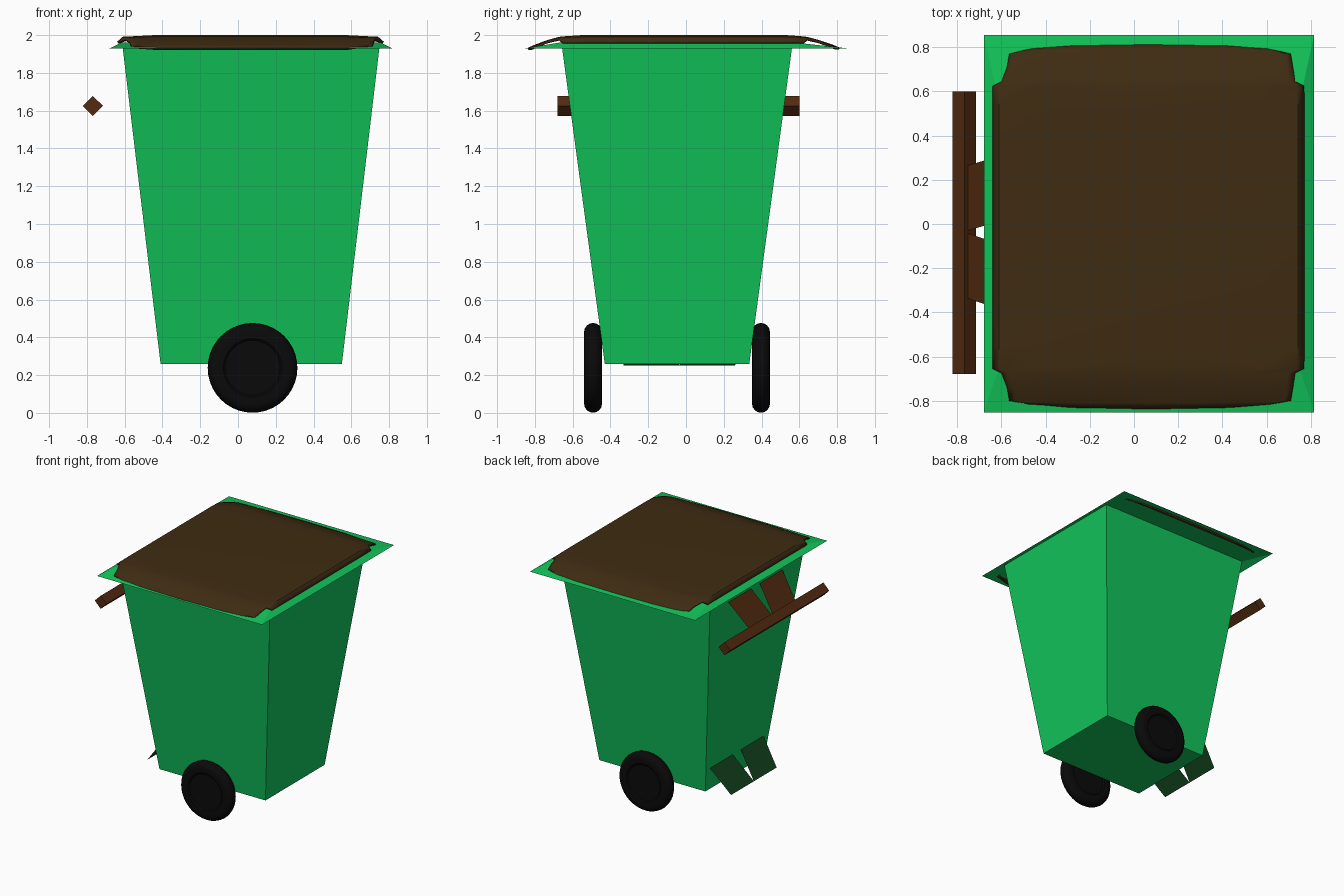
import bpy, math

if "Cube" in bpy.data.objects:
    bpy.data.objects.remove(bpy.data.objects["Cube"])


def material(name, rgb):
    m = bpy.data.materials.new(name)
    m.diffuse_color = (*rgb, 1)
    m.use_nodes = True
    m.node_tree.nodes["Principled BSDF"].inputs["Base Color"].default_value = m.diffuse_color
    return m


GREEN = material("bin_green", (0.006, 0.56, 0.105))
DARK_GREEN = material("dark_green", (0.006, 0.055, 0.012))
LID_BROWN = material("lid_brown", (0.05, 0.025, 0.006))
BAR_BROWN = material("bar_brown", (0.085, 0.024, 0.005))
RUBBER = material("rubber", (0.003, 0.003, 0.003))


def make(name, verts, faces, mat, smooth=None):
    me = bpy.data.meshes.new(name)
    me.from_pydata(verts, [], faces)
    me.materials.append(mat)
    ob = bpy.data.objects.new(name, me)
    bpy.context.collection.objects.link(ob)
    bpy.context.view_layer.objects.active = ob
    ob.select_set(True)
    bpy.ops.object.mode_set(mode='EDIT')
    bpy.ops.mesh.select_all(action='SELECT')
    bpy.ops.mesh.normals_make_consistent(inside=False)
    bpy.ops.object.mode_set(mode='OBJECT')
    if smooth:
        bpy.ops.object.shade_smooth_by_angle(angle=math.radians(smooth))
    ob.select_set(False)
    return ob


def strips(rows, n, closed):
    """Quads joining successive rows of n points."""
    return [(r * n + i, r * n + (i + 1) % n, (r + 1) * n + (i + 1) % n, (r + 1) * n + i)
            for r in range(rows - 1) for i in range(n if closed else n - 1)]


def rect(x0, x1, y0, y1, z):
    return [(x0, y0, z), (x1, y0, z), (x1, y1, z), (x0, y1, z)]


# tapered body with a downward sloping rim
body = (rect(-0.41, 0.55, -0.43, 0.335, 0.26)
        + rect(-0.614, 0.752, -0.66, 0.565, 1.962)
        + rect(-0.68, 0.815, -0.853, 0.855, 1.93))
make("bin_body", body, strips(3, 4, True) + [(3, 2, 1, 0)], GREEN)

# thin lid: rows of (y, z, left x, right x, side drop, bow of the end edge)
lid_rows = [(-0.818, 1.932, -0.47, 0.61, 0.002, 0.021),
            (-0.80, 1.945, -0.565, 0.71, 0.004, 0.01),
            (-0.74, 1.972, -0.575, 0.72, 0.005, 0),
            (-0.675, 1.99, -0.60, 0.73, 0.008, 0),
            (-0.655, 1.993, -0.64, 0.77, 0.028, 0),
            (-0.55, 2.0, -0.64, 0.772, 0.035, 0),
            (0.53, 2.0, -0.64, 0.772, 0.035, 0),
            (0.625, 1.993, -0.64, 0.77, 0.028, 0),
            (0.645, 1.99, -0.60, 0.73, 0.008, 0),
            (0.71, 1.972, -0.575, 0.72, 0.005, 0),
            (0.77, 1.948, -0.565, 0.71, 0.004, 0.01),
            (0.795, 1.934, -0.47, 0.61, 0.002, 0.019)]
lid = []
for y, z, x0, x1, drop, bow in lid_rows:
    s = math.copysign(bow, y)
    lid += [(x0, y, z - drop), (x0 + 0.03, y + s * 0.3, z - drop * 0.25),
            (x0 + 0.2, y + s * 0.8, z), ((x0 + x1) / 2, y + s, z),
            (x1 - 0.2, y + s * 0.8, z), (x1 - 0.03, y + s * 0.3, z - drop * 0.25),
            (x1, y, z - drop)]
lid_ob = make("lid", lid, strips(len(lid_rows), 7, False), LID_BROWN, 30)
if lid_ob.data.polygons[37].normal.z < 0:
    lid_ob.data.flip_normals()
shell = lid_ob.modifiers.new("shell", 'SOLIDIFY')
shell.thickness = 0.012
shell.offset = -1

# square handle bar set on edge
bar = [(-0.768 + 0.053 * math.cos(a * math.pi / 2), y, 1.625 + 0.053 * math.sin(a * math.pi / 2))
       for y in (-0.68, 0.60) for a in range(4)]
make("handle_bar", bar, strips(2, 4, True) + [(0, 1, 2, 3), (7, 6, 5, 4)], BAR_BROWN)


# pairs of flat slanted plates: handle brackets and foot plates
def plates(name, x, z, mat):
    for side, a, b, shear in (("back", -0.035, 0.26, 0.05), ("front", -0.33, -0.035, -0.06)):
        make(f"{name}_{side}",
             [(x, a, z), (x, b, z), (x + 0.17, b + shear, z + 0.21), (x + 0.17, a + shear, z + 0.21)],
             [(0, 1, 2, 3)], mat)


plates("handle_bracket", -0.77, 1.64, BAR_BROWN)
plates("foot_plate", -0.59, 0.25, DARK_GREEN)

# lathed wheels: half profile of (radius, half width), mirrored
half = [(0.001, 0.036), (0.145, 0.036), (0.155, 0.045), (0.19, 0.0475)]
half += [(0.19 + 0.0475 * math.sin(t), 0.0475 * math.cos(t)) for t in (0.4, 0.8, 1.2)]
profile = half + [(0.2375, 0)] + [(r, -w) for r, w in reversed(half)]
SEG = 40
for side, yc in (("front", -0.492), ("back", 0.397)):
    pts = [(0.077 + r * math.cos(2 * math.pi * i / SEG), yc + w, 0.2385 + r * math.sin(2 * math.pi * i / SEG))
           for r, w in profile for i in range(SEG)]
    caps = [tuple(range(SEG)), tuple(range((len(profile) - 1) * SEG, len(profile) * SEG))]
    make(f"wheel_{side}", pts, strips(len(profile), SEG, True) + caps, RUBBER, 35)
